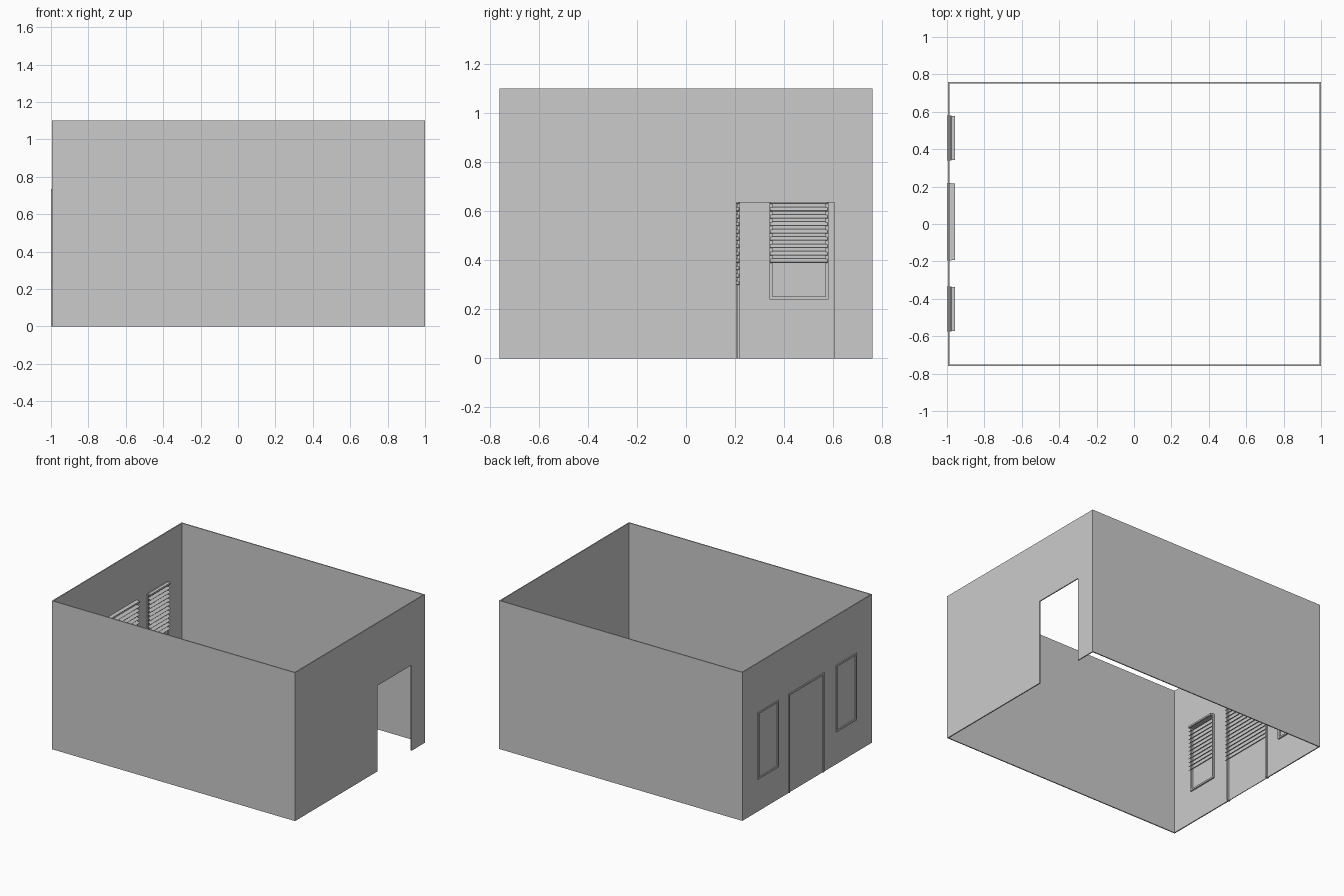
import bpy
import math

if "Cube" in bpy.data.objects:
    bpy.data.objects.remove(bpy.data.objects["Cube"])

T = 0.008                 # wall thickness
X0, X1 = -0.994, 1.0      # outer faces of the side walls
Y = 0.76                  # outer face of front and back walls
H = 1.10                  # wall height
TOP = 0.735               # head height of windows and door


def box(name, lo, hi, tilt=0.0):
    """Box between two corners, optionally tilted about its y axis."""
    bpy.ops.mesh.primitive_cube_add(size=1, location=[(a + b) / 2 for a, b in zip(lo, hi)])
    ob = bpy.context.object
    ob.name = name
    ob.scale = [b - a for a, b in zip(lo, hi)]
    ob.rotation_euler.y = tilt
    return ob


def side_wall(name, xa, xb, openings):
    """Wall along y with rectangular openings (ya, yb, za, zb), sorted by y."""
    y = -Y
    for ya, yb, za, zb in openings:
        box(name + "_pier", (xa, y, 0), (xb, ya, H))
        box(name + "_lintel", (xa, ya, zb), (xb, yb, H))
        if za > 0:
            box(name + "_apron", (xa, ya, 0), (xb, yb, za))
        y = yb
    box(name + "_pier", (xa, y, 0), (xb, Y, H))


def frame(name, ya, yb, za, zb, w, sill):
    """Frame that projects slightly on both sides of the left wall."""
    xa, xb = -1.0, -0.975
    box(name + "_jamb", (xa, ya, za), (xb, ya + w, zb))
    box(name + "_jamb", (xa, yb - w, za), (xb, yb, zb))
    box(name + "_head", (xa, ya + w, zb - w), (xb, yb - w, zb))
    if sill:
        box(name + "_sill", (xa, ya + w, za), (xb, yb - w, za + w))


def blind(name, ya, yb, za, zb):
    """Row of tilted slats below a head rail, inside the room."""
    box(name + "_head_rail", (-0.98, ya, zb - 0.012), (-0.956, yb, zb))
    n = round((zb - za) / 0.03)
    for i in range(n):
        z = za + 0.03 * i + 0.008
        box(name + "_slat", (-0.982, ya, z - 0.0015), (-0.956, yb, z + 0.0015), math.radians(35))


windows = [(-0.575, -0.335), (0.34, 0.58)]
door = (-0.195, 0.22)

# Front and back walls
box("front_wall", (X0, -Y, 0), (X1, -Y + T, H))
box("back_wall", (X0, Y - T, 0), (X1, Y, H))

# Right wall with doorway, left wall with windows and double door
side_wall("right_wall", X1 - T, X1, [(0.205, 0.605, 0, 0.635)])
side_wall("left_wall", X0, X0 + T, [(*windows[0], 0.24, TOP), (*door, 0, TOP), (*windows[1], 0.24, TOP)])

# Windows: frame, pane and blind
for ya, yb in windows:
    frame("window_frame", ya, yb, 0.24, TOP, 0.012, True)
    box("window_pane", (X0 + 0.001, ya + 0.01, 0.25), (X0 + 0.006, yb - 0.01, TOP - 0.01))
    blind("window_blind", ya + 0.003, yb - 0.003, 0.39, TOP)

# Double door: frame, two leaves and blind
frame("door_frame", *door, 0, TOP, 0.012, False)
mid = sum(door) / 2
box("door_leaf_a", (X0 + 0.001, door[0] + 0.01, 0), (X0 + 0.006, mid - 0.001, TOP - 0.01))
box("door_leaf_b", (X0 + 0.001, mid + 0.001, 0), (X0 + 0.006, door[1] - 0.01, TOP - 0.01))
blind("door_blind", door[0] + 0.003, door[1] - 0.003, 0.30, TOP)
